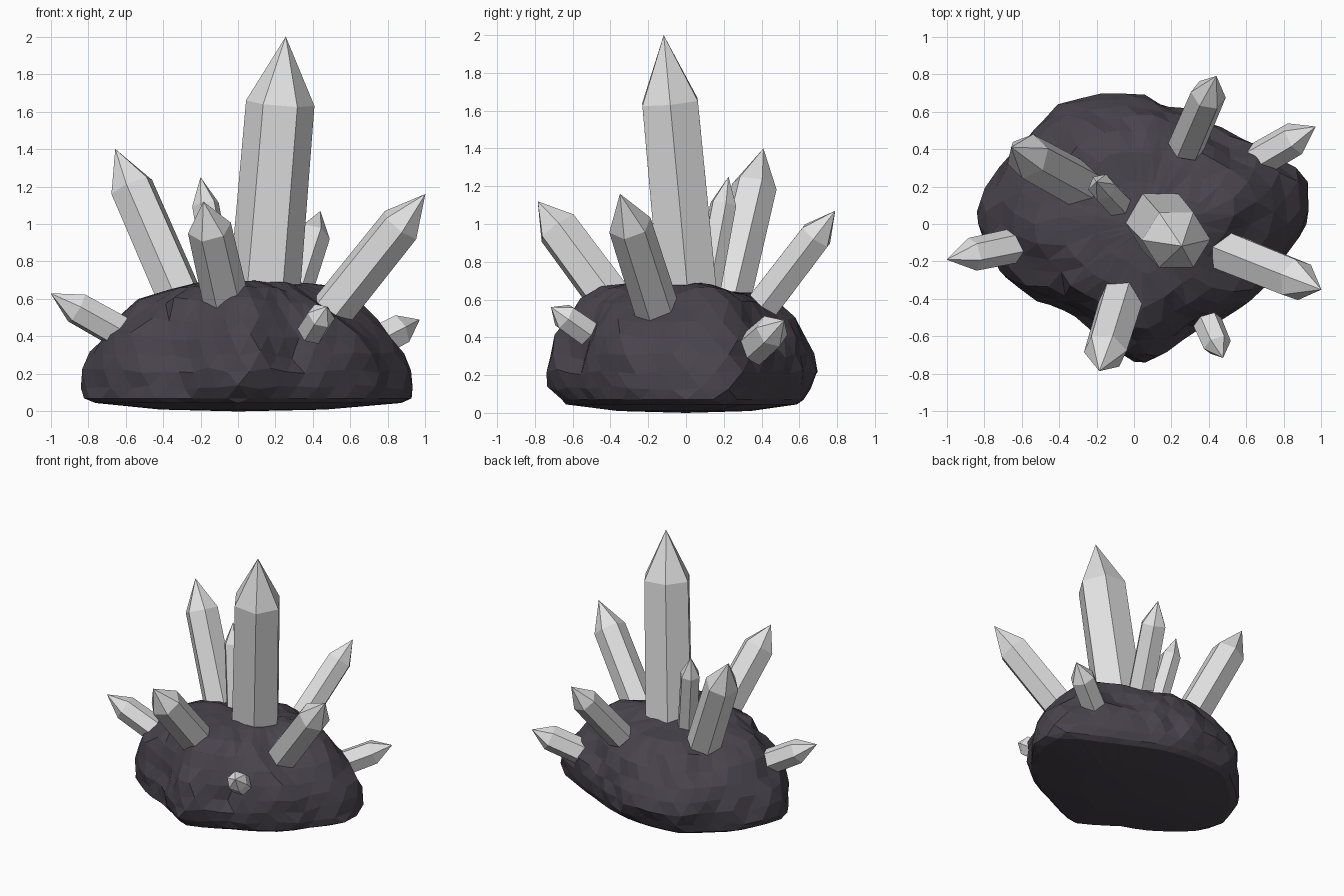
import bpy, bmesh, math
from mathutils import Vector, Matrix, noise

if "Cube" in bpy.data.objects:
    bpy.data.objects.remove(bpy.data.objects["Cube"], do_unlink=True)


def material(name, rgb):
    m = bpy.data.materials.new(name)
    m.use_nodes = True
    m.diffuse_color = (*rgb, 1)
    m.node_tree.nodes["Principled BSDF"].inputs["Base Color"].default_value = (*rgb, 1)
    return m


ROCK = material("dark purple rock", (0.067, 0.057, 0.074))
CRYSTAL = material("pale grey crystal", (0.75, 0.75, 0.75))


def finish(bm, name, mat):
    bmesh.ops.recalc_face_normals(bm, faces=bm.faces)
    mesh = bpy.data.meshes.new(name)
    bm.to_mesh(mesh)
    bm.free()
    mesh.materials.append(mat)
    obj = bpy.data.objects.new(name, mesh)
    bpy.context.collection.objects.link(obj)
    return obj


def loft(bm, rings):
    for low, high in zip(rings, rings[1:]):
        n = len(low)
        for i in range(n):
            j = (i + 1) % n
            bm.faces.new((low[i], low[j], high[j], high[i]))


def cap(bm, ring, point):
    tip = bm.verts.new(point)
    for i in range(len(ring)):
        bm.faces.new((ring[i], ring[(i + 1) % len(ring)], tip))


# Rock mound: plan radius every 15 degrees, then width, depth and height per layer
PLAN = [.93, .96, .79, .70, .67, .67, .68, .70, .75, .73, .77, .79,
        .83, .80, .71, .66, .61, .65, .74, .69, .67, .71, .77, .81]
LAYERS = [(.5, .5, .01), (.93, .86, .045), (.99, .91, .07), (1, .96, .13), (.98, 1, .22),
          (.95, .98, .31), (.89, .93, .40), (.79, .85, .49), (.66, .75, .58),
          (.51, .58, .645), (.33, .36, .685), (.15, .16, .70)]
SEGMENTS = 38
# Hollows and bulges: centre, reach, height
DENTS = [((-.4, -.48, .3), .17, -.06), ((.06, .2, .68), .18, -.06),
         ((-.22, .2, .66), .12, -.03), ((-.08, -.48, .58), .16, .03),
         ((.5, -.15, .56), .15, -.055), ((.3, -.57, .28), .15, -.04),
         ((.82, .1, .38), .22, -.035), ((-.8, 0, .32), .18, .02)]


def plan_radius(angle):
    t = angle / math.tau * len(PLAN)
    i = int(t)
    a, b = PLAN[i % len(PLAN)], PLAN[(i + 1) % len(PLAN)]
    return a + (b - a) * (t - i)


bm = bmesh.new()
rings = []
for k, (wide, deep, z) in enumerate(LAYERS):
    ring = []
    for i in range(SEGMENTS):
        a = math.tau * (i + 0.5 * (k % 2)) / SEGMENTS
        r = plan_radius(a)
        shift = 0.09 * (1 - wide) if z > 0.1 else 0
        p = Vector((r * wide * math.cos(a) + shift, r * deep * math.sin(a), z))
        # chipped, uneven stone on the sides only
        if z > 0.1:
            outward = (p - Vector((0, 0, 0.1))).normalized()
            chip = noise.noise(p * 4) * 0.035 + noise.noise(p * 9) * 0.035
            chip *= min(1, wide + 0.2)
            for centre, reach, height in DENTS:
                chip += height * math.exp(-((p - Vector(centre)).length / reach) ** 2)
            p += outward * chip
            p.z += noise.noise(p * 6 + Vector((5, 5, 5))) * 0.03 * wide
        ring.append(bm.verts.new(p))
    rings.append(ring)
loft(bm, rings)
cap(bm, rings[0], (0, 0, 0))
cap(bm, rings[-1], (0.1, 0, 0.70))
bmesh.ops.triangulate(bm, faces=bm.faces)
finish(bm, "rock_base", ROCK)


# Crystals: six-sided prisms with a pointed end
def crystal(name, base, tip, radius, shoulder, roll=0, flatten=1):
    base, tip = Vector(base), Vector(tip)
    axis = (tip - base).normalized()
    side = Vector((1, 0, 0)) if abs(axis.x) < 0.6 else Vector((0, 1, 0))
    u = (side - axis * side.dot(axis)).normalized()
    u = Matrix.Rotation(math.radians(roll), 3, axis) @ u
    v = axis.cross(u) * flatten
    bm = bmesh.new()
    rings = []
    for along, r in ((-0.04, radius * 1.04), (shoulder, radius)):
        centre = base.lerp(tip, along)
        rings.append([bm.verts.new(centre + r * (math.cos(a) * u + math.sin(a) * v))
                      for a in (math.tau * i / 6 for i in range(6))])
    loft(bm, rings)
    cap(bm, rings[1], tip)
    bm.faces.new(rings[0][::-1])
    finish(bm, name, CRYSTAL)


crystal("tall_crystal", (.137, .015, .58), (.255, -.118, 2), .183, .75, 0, .93)
crystal("back_right_crystal", (-.28, .205, .54), (-.655, .41, 1.4), .122, .765, 15)
crystal("small_back_crystal", (-.09, .11, .64), (-.20, .225, 1.25), .073, .76, 10)
crystal("front_crystal", (-.07, -.41, .615), (-.185, -.785, 1.12), .118, .72, 10)
crystal("left_crystal", (.46, -.135, .485), (1, -.35, 1.16), .116, .755, 15)
crystal("back_left_low_crystal", (.66, .34, .33), (.97, .52, .49), .092, .64)
crystal("back_left_crystal", (.285, .43, .60), (.44, .79, 1.07), .096, .72)
crystal("right_low_crystal", (-.635, -.115, .425), (-1, -.19, .63), .09, .62, 10)
crystal("small_front_crystal", (.395, -.53, .43), (.475, -.715, .56), .076, .62)
